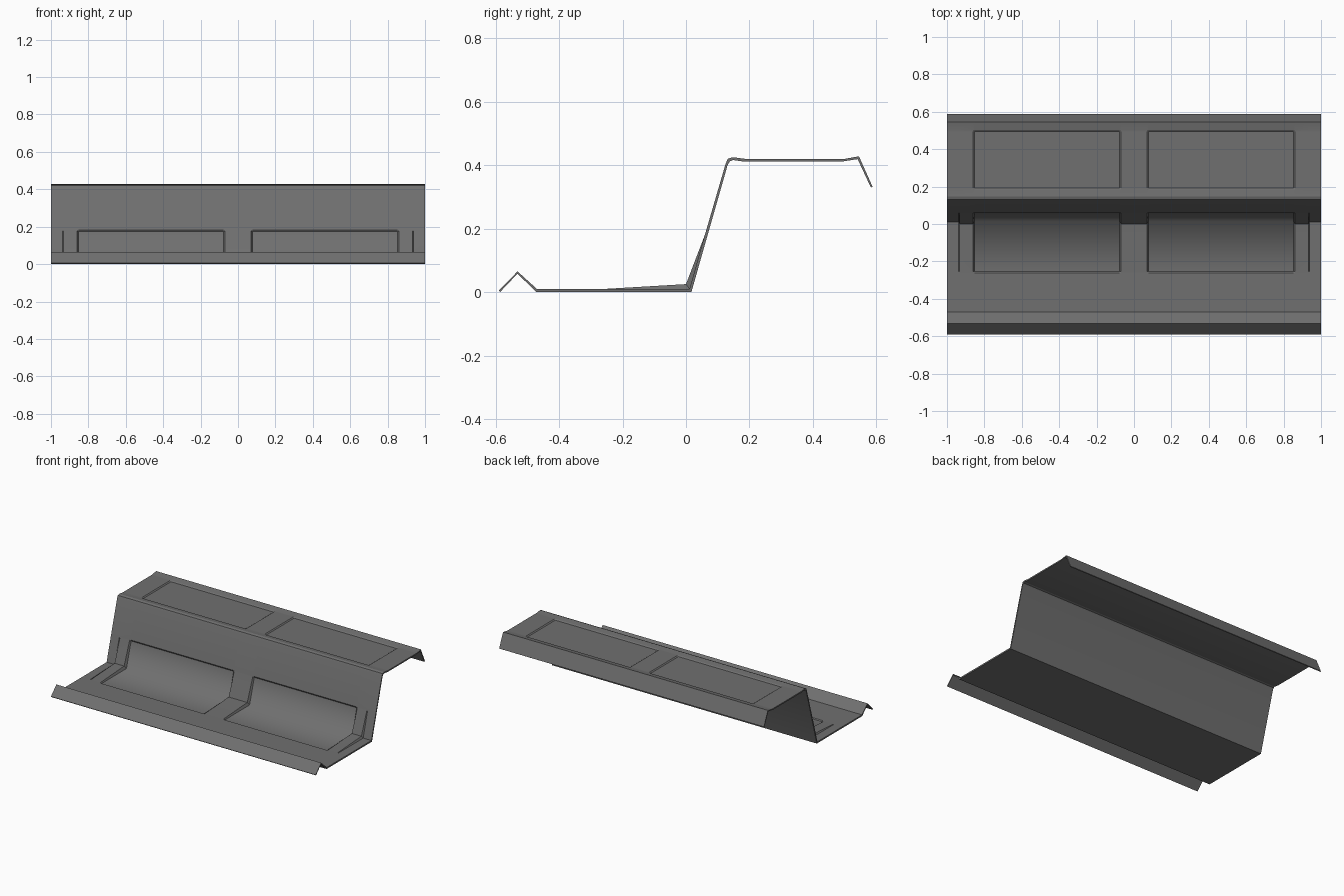
import bpy, bmesh, math

if "Cube" in bpy.data.objects:
    bpy.data.objects.remove(bpy.data.objects["Cube"])

# Upper skin cross-section, front to back: raised (y, z), then the pressed-pocket
# position and the end-strip position where they differ.
SKIN = [
    [(-0.590, 0.005)],
    [(-0.531, 0.065)],
    [(-0.470, 0.010)],
    [(-0.262, 0.010)],
    [(-0.255, 0.010), (-0.255, 0.005)],
    [(0.000, 0.025), (0.014, 0.005), (0.011, 0.010)],
    [(0.058, 0.176), (0.064, 0.174), (0.058, 0.176)],
    [(0.060, 0.182)],
    [(0.125, 0.405)],
    [(0.132, 0.420)],
    [(0.148, 0.425)],
    [(0.185, 0.420)],
    [(0.193, 0.420), (0.193, 0.414)],
    [(0.494, 0.420), (0.494, 0.414)],
    [(0.502, 0.420)],
    [(0.545, 0.428)],
    [(0.588, 0.332)],
]
CORNER = 5  # row where the pocket floor turns up into the wall

# Plain underside, back to front
UNDER = [(0.583, 0.329), (0.541, 0.419), (0.490, 0.411), (0.185, 0.411),
         (0.148, 0.416), (0.138, 0.412), (0.131, 0.400), (0.017, 0.000),
         (-0.472, 0.000), (-0.531, 0.058), (-0.586, 0.000)]

# Stations along the length: 0 raised, 1 pocket, 2 low end strip
HALF = [(0.070, 0), (0.078, 1), (0.852, 1), (0.860, 0),
        (0.932, 0), (0.938, 2), (1.0, 2)]
stations = [(-x, k) for x, k in reversed(HALF)] + HALF


def section(kind):
    pts = []
    for row in SKIN:
        if kind == 1 and len(row) > 1:
            pts.append(row[1])
        elif kind == 2 and len(row) > 2:
            pts.append(row[2])
        else:
            pts.append(row[0])
    return pts + UNDER


# Stepped sheet panel: loft the closed sections along x
bm = bmesh.new()
rings = [[bm.verts.new((x, y, z)) for y, z in section(k)] for x, k in stations]
n = len(rings[0])
for a, b in zip(rings, rings[1:]):
    for i in range(n):
        j = (i + 1) % n
        bm.faces.new((a[i], b[i], b[j], a[j]))
bm.faces.new(rings[0])
bm.faces.new(rings[-1][::-1])
bmesh.ops.recalc_face_normals(bm, faces=bm.faces)

# Sharp folds everywhere except the soft corner inside each pocket
soft = {r[CORNER] for r, (x, k) in zip(rings, stations) if k == 1}
for f in bm.faces:
    f.smooth = True
for e in bm.edges:
    pocket_corner = all(v in soft for v in e.verts)
    e.smooth = pocket_corner or e.calc_face_angle(0) < math.radians(15)

mesh = bpy.data.meshes.new("stepped_panel")
bm.to_mesh(mesh)
bm.free()
panel = bpy.data.objects.new("stepped_panel", mesh)
bpy.context.collection.objects.link(panel)

# Dark grey finish
mat = bpy.data.materials.new("dark_grey")
mat.diffuse_color = (0.16, 0.16, 0.16, 1)
mat.use_nodes = True
mat.node_tree.nodes["Principled BSDF"].inputs["Base Color"].default_value = mat.diffuse_color
mesh.materials.append(mat)
